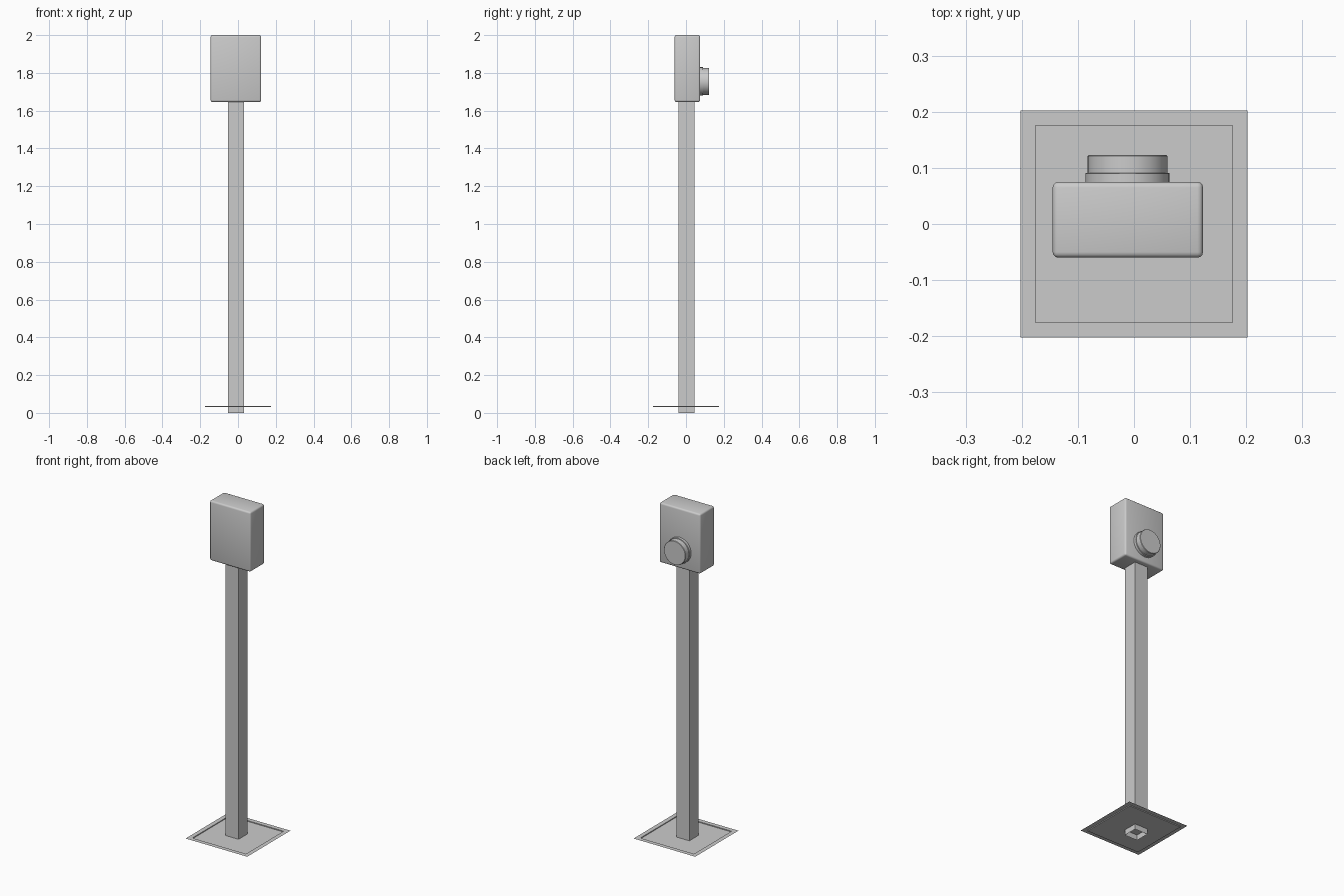
import bpy, bmesh, math
from mathutils import Matrix, Vector

if "Cube" in bpy.data.objects:
    bpy.data.objects.remove(bpy.data.objects["Cube"])


def finish(bm, name, smooth=False):
    mesh = bpy.data.meshes.new(name)
    bmesh.ops.recalc_face_normals(bm, faces=bm.faces)
    bm.to_mesh(mesh)
    bm.free()
    ob = bpy.data.objects.new(name, mesh)
    bpy.context.collection.objects.link(ob)
    if smooth:
        bpy.ops.object.select_all(action='DESELECT')
        ob.select_set(True)
        bpy.context.view_layer.objects.active = ob
        bpy.ops.object.shade_smooth_by_angle(angle=math.radians(35))
    return ob


def box(lo, hi):
    bm = bmesh.new()
    lo, hi = Vector(lo), Vector(hi)
    bmesh.ops.create_cube(bm, size=1, matrix=Matrix.Translation((lo + hi) / 2)
                          @ Matrix.Diagonal((*(hi - lo), 1)))
    return bm


def disc(name, x, z, r, y0, y1, bevel):
    # round part lying along y
    bm = bmesh.new()
    bmesh.ops.create_cone(bm, cap_ends=True, segments=32, radius1=r, radius2=r, depth=y1 - y0,
                          matrix=Matrix.Translation((x, (y0 + y1) / 2, z))
                          @ Matrix.Rotation(math.pi / 2, 4, 'X'))
    rim = [e for e in bm.edges if all(v.co.y > y1 - 1e-4 for v in e.verts)]
    bmesh.ops.bevel(bm, geom=rim, offset=bevel, segments=1, affect='EDGES')
    return finish(bm, name, True)


# Base plate: thin sheet with a shallow recessed centre
bm = bmesh.new()
bmesh.ops.create_grid(bm, x_segments=1, y_segments=1, size=0.202,
                      matrix=Matrix.Translation((0, 0, 0.037)))
centre = bm.faces[:]
bmesh.ops.inset_region(bm, faces=centre, thickness=0.037, use_boundary=True)
wall = bmesh.ops.extrude_face_region(bm, geom=centre)
bmesh.ops.translate(bm, vec=(0, 0, -0.005),
                    verts=[g for g in wall['geom'] if isinstance(g, bmesh.types.BMVert)])
bmesh.ops.delete(bm, geom=[f for f in centre if f.is_valid], context='FACES_ONLY')
finish(bm, "base_plate")

# Post: square tube, open at both ends
bm = box((-0.054, -0.039, 0), (0.031, 0.046, 1.65))
bmesh.ops.delete(bm, geom=[f for f in bm.faces
                           if len({round(v.co.z, 3) for v in f.verts}) == 1], context='FACES_ONLY')
finish(bm, "post")

# Housing with rounded edges
bm = box((-0.145, -0.06, 1.646), (0.123, 0.075, 2.0))
bmesh.ops.bevel(bm, geom=bm.edges[:], offset=0.01, segments=3, profile=0.5, affect='EDGES')
finish(bm, "housing", True)

# Push button and its collar on the back face
disc("button_collar", -0.0115, 1.755, 0.075, 0.07, 0.091, 0.001)
disc("button", -0.0115, 1.755, 0.071, 0.085, 0.123, 0.002)
